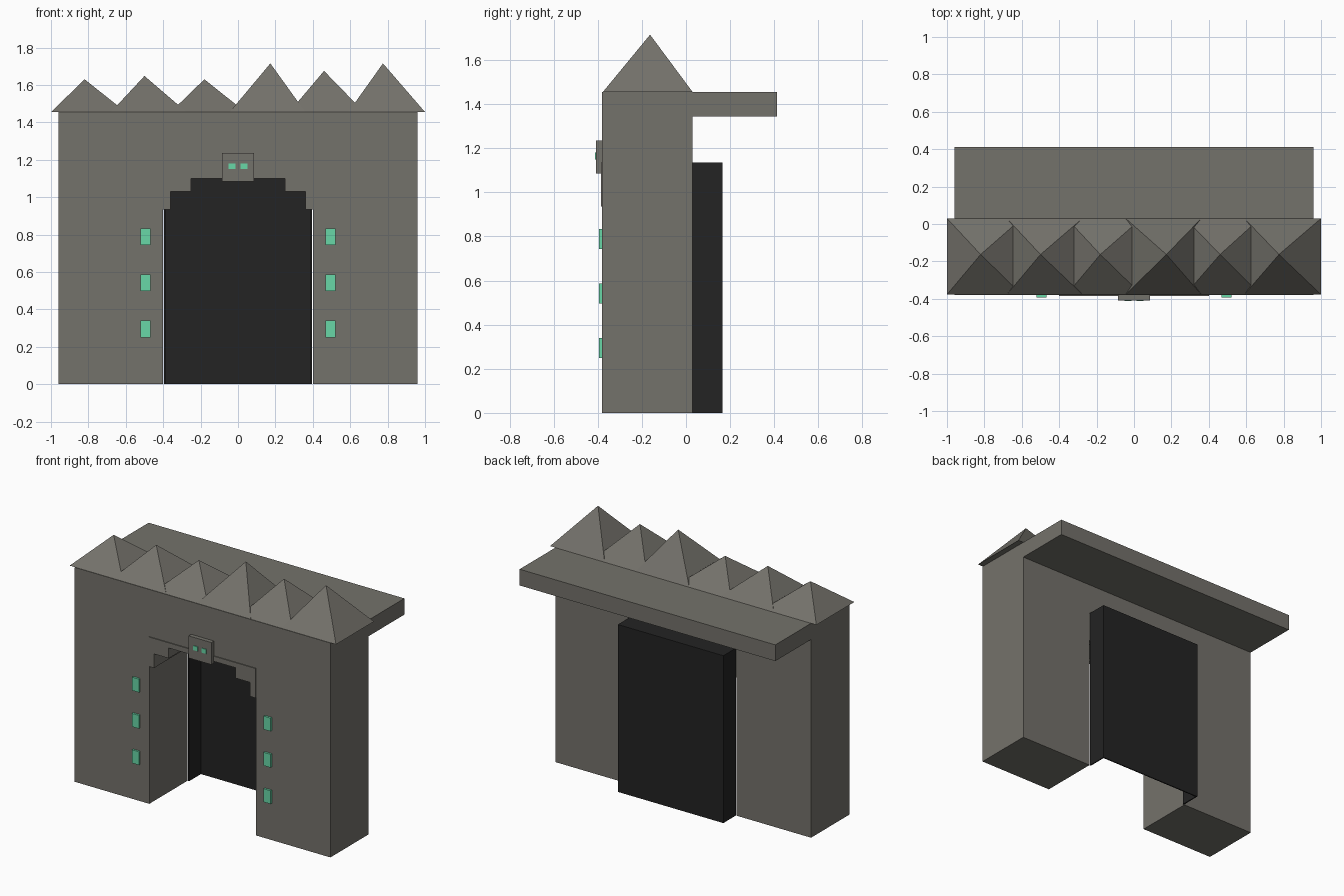
import bpy

if "Cube" in bpy.data.objects:
    bpy.data.objects.remove(bpy.data.objects["Cube"])


def material(name, rgb):
    m = bpy.data.materials.new(name)
    m.diffuse_color = (*rgb, 1.0)
    m.use_nodes = True
    m.node_tree.nodes["Principled BSDF"].inputs["Base Color"].default_value = m.diffuse_color
    return m


STONE = material("grey_stone", (0.175, 0.168, 0.147))
DARK = material("dark_doorway", (0.0168, 0.0168, 0.0168))
GREEN = material("green_glow", (0.14, 0.68, 0.39))


def mesh(name, verts, faces, mat):
    me = bpy.data.meshes.new(name)
    me.from_pydata(verts, [], faces)
    me.materials.append(mat)
    ob = bpy.data.objects.new(name, me)
    bpy.context.collection.objects.link(ob)
    return ob


def prism(name, profile, y0, y1, mat):
    """Extrude a counter-clockwise (x, z) profile from y0 (front) to y1 (back)."""
    n = len(profile)
    verts = [(x, y, z) for y in (y0, y1) for x, z in profile]
    faces = [tuple(range(n)), tuple(range(2 * n - 1, n - 1, -1))]
    faces += [(i, i + n, (i + 1) % n + n, (i + 1) % n) for i in range(n)]
    return mesh(name, verts, faces, mat)


def box(name, x0, x1, y0, y1, z0, z1, mat):
    return prism(name, [(x0, z0), (x1, z0), (x1, z1), (x0, z1)], y0, y1, mat)


def mirrored(half):
    """Complete a right-hand outline with its reflection in x."""
    return half + [(-x, z) for x, z in reversed(half)]


FRONT, BACK, TOP = -0.38, 0.03, 1.455

# Wall with a rectangular gateway
prism("gate_wall", mirrored([(0.40, 1.135), (0.40, 0), (0.96, 0), (0.96, TOP)]),
      FRONT, BACK, STONE)

# Stepped arch filling the top of the gateway, slightly proud of the wall
prism("stepped_arch", mirrored([(0.25, 1.10), (0.25, 1.03), (0.36, 1.03),
                                (0.36, 0.935), (0.40, 0.935), (0.40, 1.135)]),
      FRONT - 0.006, BACK - 0.003, STONE)

# Roof slab reaching backwards
box("rear_slab", -0.96, 0.96, BACK, 0.413, 1.345, TOP, STONE)

# Dark recess behind the gateway, open at the front and underneath
prism("doorway_recess", mirrored([(0.388, 1.128), (0.388, 0), (0.396, 0), (0.396, 1.136)]),
      BACK, 0.165, DARK)
box("doorway_back", -0.388, 0.388, 0.157, 0.165, 0, 1.128, DARK)

# Rooftop spikes: left edge, right edge, apex x, apex z
for i, (x0, x1, ax, az) in enumerate([
        (-1.00, -0.60, -0.82, 1.63), (-0.68, -0.275, -0.50, 1.648),
        (-0.36, 0.04, -0.18, 1.63), (-0.045, 0.36, 0.173, 1.715),
        (0.274, 0.674, 0.46, 1.675), (0.59, 1.00, 0.775, 1.715)]):
    mesh(f"roof_spike_{i + 1}",
         [(x0, FRONT + 0.003, TOP), (x1, FRONT + 0.003, TOP), (x1, BACK, TOP),
          (x0, BACK, TOP), (ax, -0.163, az)],
         [(3, 2, 1, 0), (0, 1, 4), (1, 2, 4), (2, 3, 4), (3, 0, 4)], STONE)

# Keystone with two glowing eyes, and glowing markers beside the gateway
box("keystone", -0.085, 0.085, -0.408, FRONT, 1.085, 1.235, STONE)
for side, cx in (("left", -1), ("right", 1)):
    x = cx * 0.032
    box(f"keystone_eye_{side}", x - 0.018, x + 0.018, -0.413, -0.406, 1.15, 1.18, GREEN)
    x = cx * 0.494
    for k, z in enumerate((0.295, 0.542, 0.788)):
        box(f"wall_marker_{side}_{k + 1}", x - 0.026, x + 0.026, -0.394, FRONT,
            z - 0.045, z + 0.045, GREEN)
